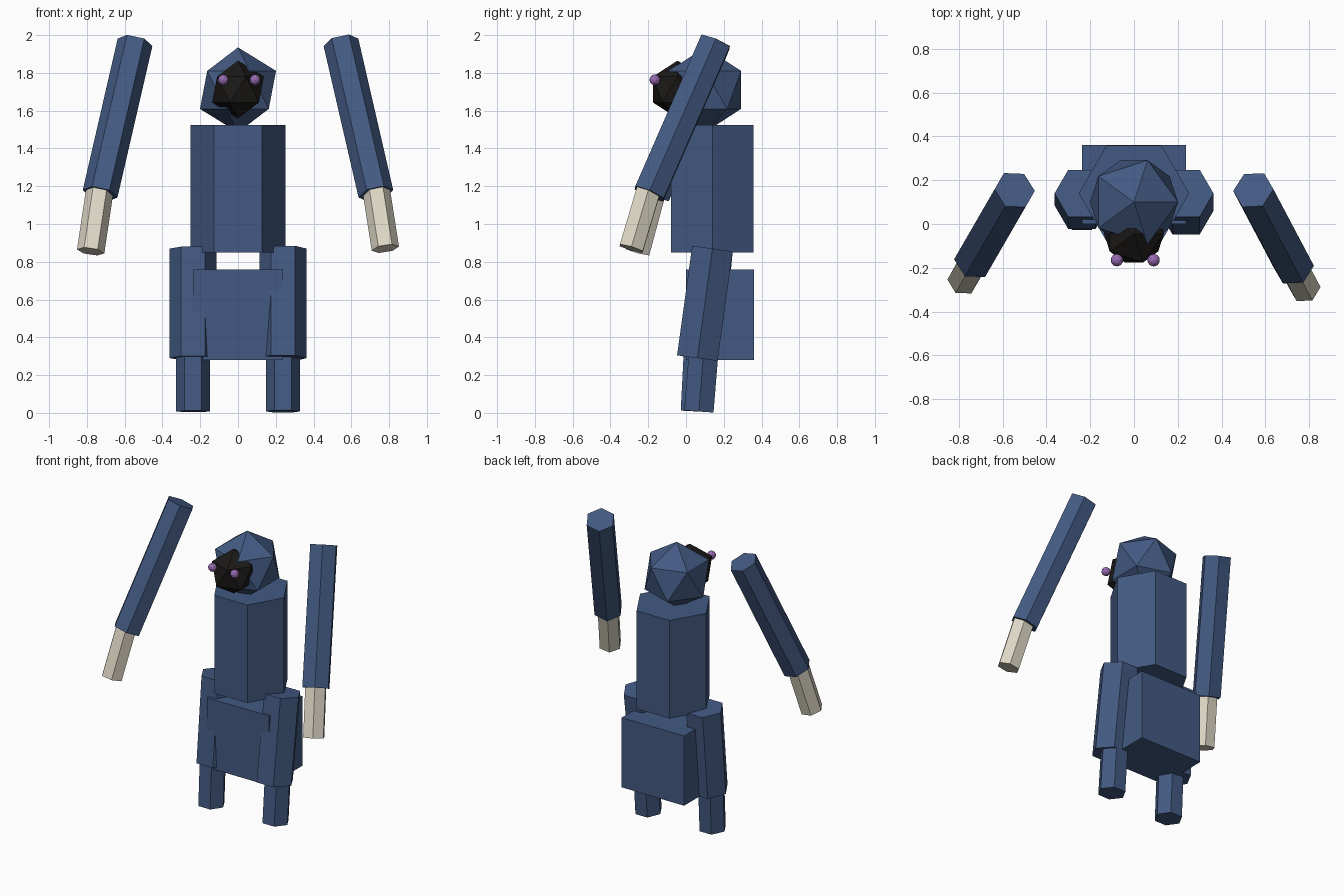
import bpy
from mathutils import Vector

default = bpy.data.objects.get("Cube")
if default:
    bpy.data.objects.remove(default, do_unlink=True)


def material(name, rgb):
    m = bpy.data.materials.new(name)
    m.use_nodes = True
    color = (*rgb, 1)
    m.diffuse_color = color
    m.node_tree.nodes["Principled BSDF"].inputs["Base Color"].default_value = color
    return m


blue = material("slate_blue", (0.056, 0.102, 0.225))
cream = material("cream", (0.74, 0.69, 0.57))
black = material("soft_black", (0.011, 0.010, 0.009))
purple = material("purple", (0.32, 0.15, 0.45))


def finish(name, mat):
    ob = bpy.context.object
    ob.name = ob.data.name = name
    ob.data.materials.append(mat)
    return ob


def hex_limb(name, top, bottom, radius, mat):
    """Six-sided prism between two points, corners towards the sides."""
    top, bottom = Vector(top), Vector(bottom)
    axis = top - bottom
    turn = Vector((0, 0, 1)).rotation_difference(axis)
    bpy.ops.mesh.primitive_cylinder_add(vertices=6, radius=radius, depth=axis.length)
    ob = finish(name, mat)
    # turn the primitive so that flat sides face front and back
    for v in ob.data.vertices:
        v.co.x, v.co.y = v.co.y, -v.co.x
    ob.location = (top + bottom) / 2
    ob.rotation_euler = turn.to_euler()


def ball(name, center, radius, mat, detail=1):
    bpy.ops.mesh.primitive_ico_sphere_add(subdivisions=detail, radius=radius, location=center)
    finish(name, mat)


# Torso and hips
hex_limb("torso", (0, 0.14, 1.525), (0, 0.14, 0.85), 0.252, blue)
bpy.ops.mesh.primitive_cube_add(size=1, location=(0, 0.18, 0.52))
finish("hips", blue).scale = (0.475, 0.36, 0.48)

# Head, face and eyes
ball("head", (0, 0.1, 1.71), 0.225, blue)
ball("face", (0, -0.045, 1.712), 0.153, black)
ball("left_eye", (0.09, -0.165, 1.763), 0.029, purple, 2)
ball("right_eye", (-0.078, -0.165, 1.763), 0.029, purple, 2)

# Limbs: the two sides swing forward by different amounts
sides = (
    ("left", 1, -0.195, -0.29, 0.87, 0.06, 0.1, 0.068),
    ("right", -1, -0.165, -0.255, 0.855, 0.085, 0.07, 0.05),
)
for side, s, elbow_y, hand_y, hand_z, knee_y, shin_y, foot_y in sides:
    elbow = (s * 0.73, elbow_y, 1.16)
    hex_limb(side + "_upper_arm", (s * 0.545, 0.155, 1.962), elbow, 0.094, blue)
    hex_limb(side + "_forearm", (s * 0.73, elbow_y, 1.19), (s * 0.78, hand_y, hand_z), 0.073, cream)
    hex_limb(side + "_thigh", (s * 0.238, 0.14, 0.87), (s * 0.238, knee_y, 0.29), 0.125, blue)
    hex_limb(side + "_shin", (s * 0.238, shin_y, 0.4), (s * 0.238, foot_y, 0.008), 0.09, blue)
